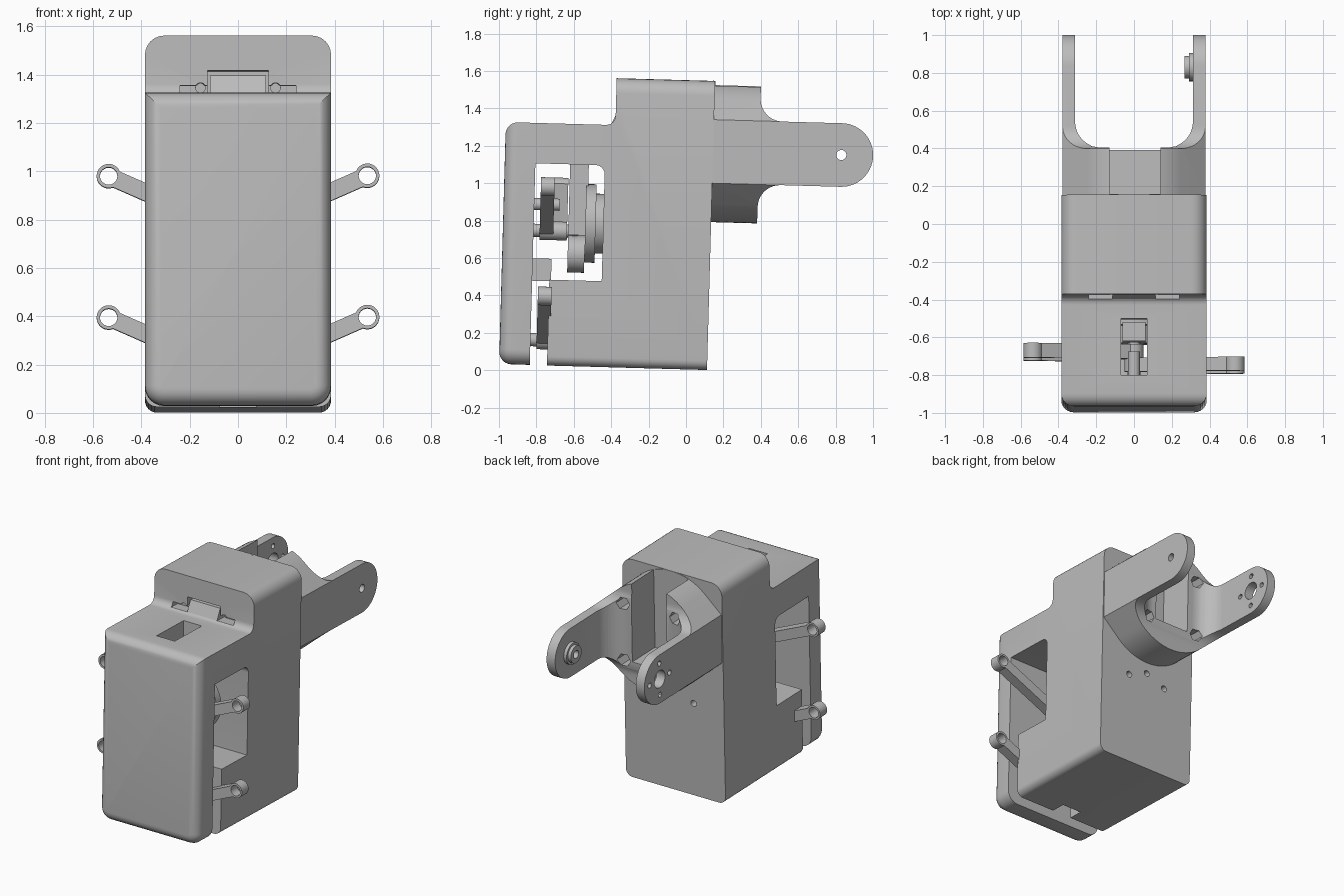
import bpy, bmesh
from math import sin, cos, radians, atan2, degrees, hypot
from mathutils import Matrix

cube = bpy.data.objects.get("Cube")
if cube:
    bpy.data.objects.remove(cube, do_unlink=True)

grey = bpy.data.materials.new("light_grey")
grey.use_nodes = True
COLOUR = (0.5, 0.5, 0.5, 1)
grey.diffuse_color = COLOUR
grey.node_tree.nodes["Principled BSDF"].inputs["Base Color"].default_value = COLOUR
parts = []


def arc(a, b, r, start, end, n=10):
    """Points on an arc, angles in degrees."""
    angles = [radians(start + (end - start) * i / n) for i in range(n + 1)]
    return [(a + r * cos(t), b + r * sin(t)) for t in angles]


def circle(a, b, r, n=32):
    return arc(a, b, r, 0, 360, n)[:-1]


def rect(a0, a1, b0, b1):
    return [(a0, b0), (a1, b0), (a1, b1), (a0, b1)]


def prism(name, axis, pts, lo, hi, keep=True):
    """Extrude a closed profile along an axis."""
    place = {"x": lambda a, b, t: (t, a, b),
             "y": lambda a, b, t: (a, t, b),
             "z": lambda a, b, t: (a, b, t)}[axis]
    bm = bmesh.new()
    ends = [[bm.verts.new(place(a, b, t)) for a, b in pts] for t in (lo, hi)]
    n = len(pts)
    bm.faces.new(ends[0])
    bm.faces.new(ends[1])
    for i in range(n):
        j = (i + 1) % n
        bm.faces.new((ends[0][i], ends[0][j], ends[1][j], ends[1][i]))
    bmesh.ops.recalc_face_normals(bm, faces=bm.faces)
    mesh = bpy.data.meshes.new(name)
    bm.to_mesh(mesh)
    bm.free()
    mesh.materials.append(grey)
    obj = bpy.data.objects.new(name, mesh)
    bpy.context.collection.objects.link(obj)
    if keep:
        parts.append(obj)
    return obj


def boolean(obj, operation, axis, pts, lo, hi):
    """Apply a boolean with a temporary prism."""
    tool = prism("cutter", axis, pts, lo, hi, keep=False)
    tool.hide_render = True
    mod = obj.modifiers.new("boolean", "BOOLEAN")
    mod.operation, mod.object, mod.solver = operation, tool, "EXACT"
    bpy.context.view_layer.objects.active = obj
    bpy.ops.object.modifier_apply(modifier=mod.name)
    bpy.data.objects.remove(tool, do_unlink=True)


def cut(obj, axis, pts, lo, hi):
    boolean(obj, "DIFFERENCE", axis, pts, lo, hi)


def bevel(obj, rule, offset):
    """Round the edges whose two ends meet a rule."""
    bm = bmesh.new()
    bm.from_mesh(obj.data)
    edges = [e for e in bm.edges if rule(e.verts[0].co, e.verts[1].co)]
    bmesh.ops.bevel(bm, geom=edges, offset=offset, segments=6, profile=0.5,
                    affect="EDGES", clamp_overlap=True)
    bm.to_mesh(obj.data)
    bm.free()


# Housing: stepped side profile with an open linkage bay
HALF = 0.385
profile = ([(-1, 0.01), (-1, 1.304)] + arc(-0.464, 1.354, 0.05, -90, 0, 6)
           + [(-0.414, 1.555), (0.112, 1.555), (0.112, 0.009),
              (-0.744, 0.009), (-0.744, 0.468), (-0.464, 0.468)]
           + arc(-0.514, 1.038, 0.05, 0, 90, 6)
           + [(-0.836, 1.088), (-0.836, 0.01)])
housing = prism("housing", "x", profile, -HALF, HALF)


def along_y(p, q):
    return abs(p.x - q.x) < 1e-4 and abs(p.z - q.z) < 1e-4


bevel(housing, lambda p, q: along_y(p, q) and (
    p.z > 1.5 or (p.z < 0.02 and p.y < -0.8 and q.y < -0.8)), 0.08)
bevel(housing, lambda p, q: along_y(p, q) and p.z < 0.02
      and max(p.y, q.y) > 0.1, 0.05)
bevel(housing, lambda p, q: max(p.y, q.y) < -0.999, 0.065)

# Openings in the housing
cut(housing, "z", rect(-0.07, 0.07, -0.8365, -0.537), 1.0, 1.4)
cut(housing, "z", rect(-0.075, 0.075, -0.8, -0.64), -0.1, 0.6)
cut(housing, "y", rect(-0.127, 0.127, 1.315, 1.41), -0.5, -0.3)
cut(housing, "y", rect(-0.24, 0.24, 1.315, 1.348), -0.5, -0.36)
for x, z in ((-0.15, 0.66), (0.15, 0.66), (0, 0.72)):
    cut(housing, "y", circle(x, z, 0.022, 16), 0.0, 0.2)
for x in (-0.155, 0.155):
    cut(housing, "y", circle(x, 1.34, 0.02, 16), -0.5, -0.3)

# Actuator seen in the step opening
prism("step_actuator", "x",
      [(-0.44, 1.3), (-0.40, 1.39), (-0.29, 1.39), (-0.29, 1.3)], -0.115, 0.115)

# Fork: round base with two rounded arms
C, R, ARM, TIP = 1.178, 0.378, 0.17, 0.798
half = ([(0.1, C - R), (0.358, C - R)]
        + arc(0.478, C - ARM - 0.12, 0.12, 180, 90)
        + arc(TIP, C, ARM, -90, 0, 14))
fork_side = half + [(y, 2 * C - z) for y, z in reversed(half[:-1])]
fork = prism("fork", "x", fork_side, -0.5, 0.5)
t = 2 * degrees(atan2(ARM, R))
section = ([(R, C - ARM), (R, C + ARM)] + arc(0, C, R, t, 180 - t, 20)
           + [(-R, C + ARM), (-R, C - ARM)] + arc(0, C, R, 180 + t, 360 - t, 20))
boolean(fork, "INTERSECT", "y", section, 0.05, 1.2)
gap = ([(0.312, 1.2), (-0.312, 1.2)] + arc(-0.172, 0.505, 0.14, 180, 270)
       + arc(0.172, 0.505, 0.14, 270, 360))
cut(fork, "z", gap, 0.5, 2)
cut(fork, "y", rect(-0.13, 0.14, 0.98, 1.7), 0.115, 0.6)
for sx in (-1, 1):
    for sz in (-1, 1):
        cut(fork, "y", circle(sx * 0.2, C + sz * 0.2, 0.045, 6), 0.26, 0.6)

# Arm holes: small on one side, hub pattern on the other
cut(fork, "x", circle(TIP, C, 0.027, 20), 0.2, 0.5)
cut(fork, "x", circle(TIP, C, 0.06), -0.5, -0.2)
for y, z in circle(TIP, C, 0.11, 4):
    cut(fork, "x", circle(y, z, 0.018, 12), -0.5, -0.2)

# Pivot boss inside the arm
for name, r, lo in (("pivot_boss", 0.075, 0.29), ("pivot_boss_rim", 0.06, 0.268)):
    boss = prism(name, "x", circle(TIP, C, r), lo, 0.318)
    cut(boss, "x", circle(TIP, C, 0.027, 20), 0.2, 0.5)


# Link arms with ring ends, reaching out on both sides
def link_arm(name, side, pivot_z, lo, hi):
    dx, dz = 0.535, 0.235
    length = hypot(dx, dz)
    ux, uz = dx / length, dz / length
    flat = arc(length, 0, 0.05, -135, 135, 20) + arc(0, 0, 0.05, 45, 315, 20)
    pts = [(side * (a * ux - b * uz), pivot_z + a * uz + b * ux) for a, b in flat]
    arm = prism(name, "y", pts, lo, hi)
    cut(arm, "y", circle(side * dx, pivot_z + dz, 0.036, 24), -1, 0)


for level, z in (("upper", 0.73), ("lower", 0.145)):
    link_arm(level + "_left_arm", 1, z, -0.803, -0.73)
    link_arm(level + "_right_arm", -1, z, -0.735, -0.657)
    prism(level + "_arm_pin", "y", circle(0, z, 0.035, 20), -0.838, -0.6)

# Linkage inside the bay
prism("guide_pin", "y", circle(0, 0.87, 0.032, 20), -0.838, -0.7)
prism("bay_bridge", "x", rect(-0.84, -0.735, 0.46, 0.58), -0.07, 0.07)
prism("crank_plate", "x", rect(-0.65, -0.55, 0.71, 1.09), -0.06, 0.06)
prism("crank_end", "y", circle(0, 0.61, 0.1), -0.65, -0.56)
prism("drive_disc", "y", circle(0, 0.775, 0.21, 48), -0.56, -0.505)
prism("drive_hub", "y", circle(0, 0.775, 0.16, 40), -0.51, -0.46)

# Lean the whole assembly slightly and shade it
lean = Matrix.Translation((0, 0, -0.005)) @ Matrix.Rotation(radians(-1.6), 4, "X")
bpy.ops.object.select_all(action="DESELECT")
for obj in parts:
    obj.data.transform(lean)
    obj.select_set(True)
bpy.context.view_layer.objects.active = housing
bpy.ops.object.shade_smooth_by_angle(angle=radians(30))
